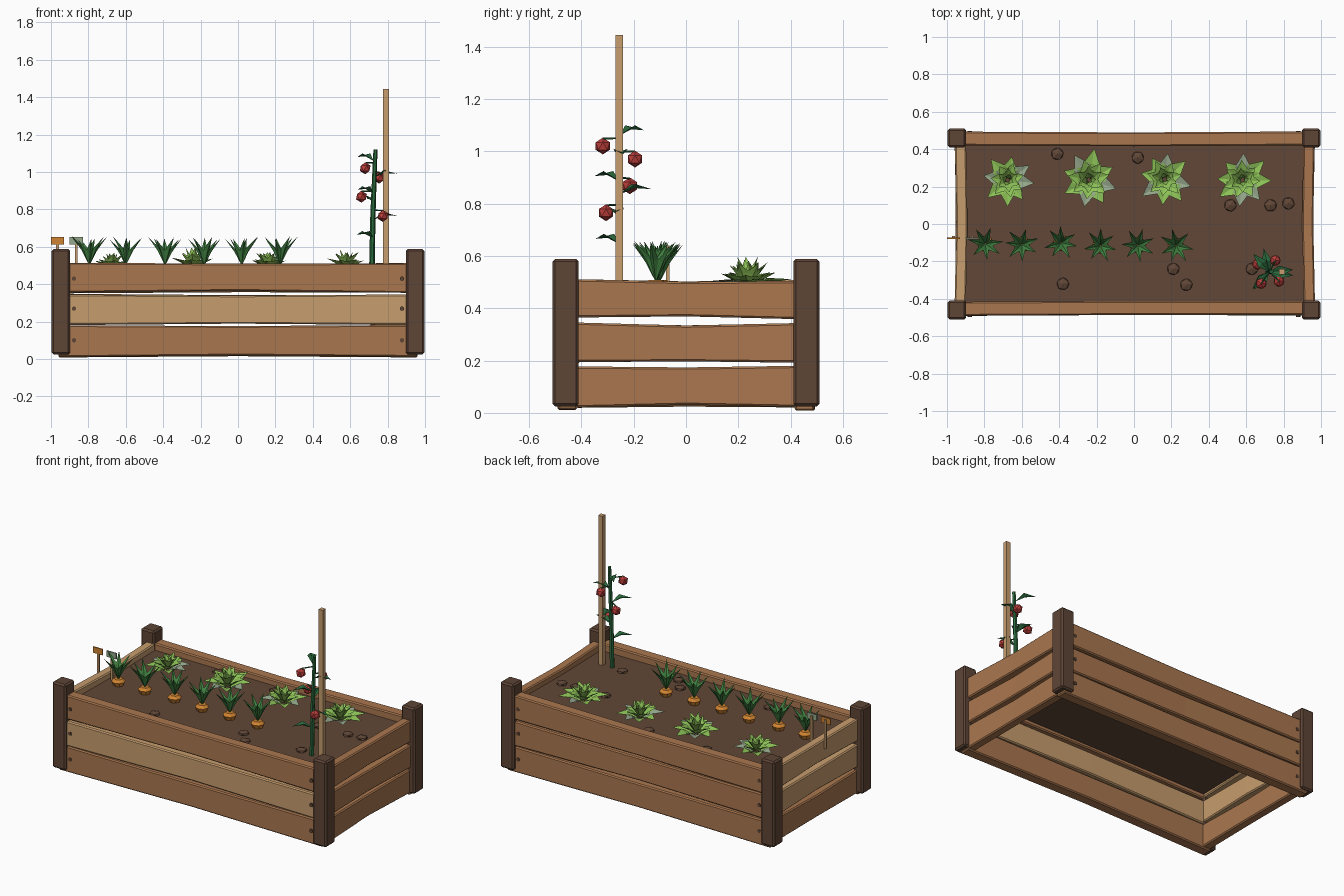
import bpy, bmesh, math, random
from mathutils import Vector, Matrix

if "Cube" in bpy.data.objects:
    bpy.data.objects.remove(bpy.data.objects["Cube"])

random.seed(7)

def srgb(c):
    c /= 255
    return c / 12.92 if c <= 0.04045 else ((c + 0.055) / 1.055) ** 2.4

COLOURS = {
    "dark_wood": (94, 69, 54), "brown_wood": (170, 119, 79), "tan_wood": (199, 157, 110),
    "soil": (97, 71, 55), "orange": (208, 132, 50), "light_green": (143, 196, 88),
    "leaf_green": (66, 132, 66), "dark_green": (42, 105, 60), "red": (186, 62, 58),
    "sage": (150, 168, 140)}
MATS = {}
for name, rgb in COLOURS.items():
    m = bpy.data.materials.new(name)
    m.diffuse_color = (*[srgb(c) for c in rgb], 1)
    m.use_nodes = True
    m.node_tree.nodes["Principled BSDF"].inputs["Base Color"].default_value = m.diffuse_color
    MATS[name] = m

def finish(bm, name, *mats, bevel=0):
    bmesh.ops.recalc_face_normals(bm, faces=bm.faces)
    me = bpy.data.meshes.new(name)
    bm.to_mesh(me)
    bm.free()
    for m in mats:
        me.materials.append(MATS[m])
    ob = bpy.data.objects.new(name, me)
    bpy.context.collection.objects.link(ob)
    if bevel:
        b = ob.modifiers.new("bevel", "BEVEL")
        b.width, b.segments = bevel, 1
    return ob

def add_box(bm, lo, hi):
    lo, hi = Vector(lo), Vector(hi)
    M = Matrix.Translation((lo + hi) / 2) @ Matrix.Diagonal((*(hi - lo), 1))
    return bmesh.ops.create_cube(bm, size=1, matrix=M)["verts"]

def box(name, mat, lo, hi, bevel=0):
    bm = bmesh.new()
    add_box(bm, lo, hi)
    return finish(bm, name, mat, bevel=bevel)

def cone(bm, a, b, r1, r2, n):
    a, b = Vector(a), Vector(b)
    M = Matrix.Translation((a + b) / 2) @ (b - a).to_track_quat("Z", "Y").to_matrix().to_4x4()
    bmesh.ops.create_cone(bm, cap_ends=True, segments=n, radius1=r1, radius2=r2,
                          depth=(b - a).length, matrix=M)

def leaf(bm, base, az, length, width, el1, el2, fold=0.25, mat=0):
    """Thin creased kite that bends from elevation el1 to el2."""
    def d(el):
        el = math.radians(el)
        return Vector((math.cos(az) * math.cos(el), math.sin(az) * math.cos(el), math.sin(el)))
    side = Vector((-math.sin(az), math.cos(az), 0))
    up = d(el1).cross(side)
    base = Vector(base)
    mid = base + d(el1) * length * 0.5
    tip = mid + d(el2) * length * 0.5
    pts = [base, mid + side * width / 2 + up * width * fold, tip,
           mid - side * width / 2 + up * width * fold, mid, mid - up * 0.006]
    v = [bm.verts.new(p) for p in pts]
    for i in range(4):
        j = (i + 1) % 4
        for c in (4, 5):
            bm.faces.new((v[i], v[j], v[c])).material_index = mat

def plank(name, mat, axis, half, centre, thick, z0, z1):
    """Weathered board: pinched in the middle, ends slightly off true."""
    bm = bmesh.new()
    rings = []
    for t in (-1, 0, 1):
        pinch = 0.007 if t == 0 else 0
        dz = random.uniform(-0.004, 0.004)
        dc = random.uniform(-0.005, 0.005) - (0.006 * math.copysign(1, centre) if t == 0 else 0)
        ring = []
        for s, z in ((-1, z0 + pinch), (1, z0 + pinch), (1, z1 - pinch), (-1, z1 - pinch)):
            c = centre + dc + s * thick / 2
            ring.append(bm.verts.new((t * half, c, z + dz) if axis == "x" else (c, t * half, z + dz)))
        rings.append(ring)
    for a, b in zip(rings, rings[1:]):
        for i in range(4):
            bm.faces.new((a[i], a[(i + 1) % 4], b[(i + 1) % 4], b[i]))
    bm.faces.new(rings[0])
    bm.faces.new(rings[2])
    finish(bm, name, mat, bevel=0.007)

# Corner posts
for sx, nx in ((-1, "left"), (1, "right")):
    for sy, ny in ((-1, "front"), (1, "back")):
        x, y = sx * 0.947, sy * 0.46
        box(f"{ny}_{nx}_post", "dark_wood", (x - 0.049, y - 0.05, 0.025), (x + 0.049, y + 0.05, 0.588), 0.01)

# Wall boards: three rows on each side
ROWS = [(0.012, 0.182), (0.184, 0.348), (0.354, 0.513)]
for i, (z0, z1) in enumerate(ROWS):
    plank(f"front_board_{i}", "tan_wood" if i == 1 else "brown_wood", "x", 0.96, -0.451, 0.074, z0, z1)
    plank(f"back_board_{i}", "brown_wood", "x", 0.96, 0.457, 0.074, z0, z1)
    plank(f"left_board_{i}", "tan_wood" if i else "brown_wood", "y", 0.42, -0.927, 0.06, z0 + 0.008, z1 - 0.005)
    plank(f"right_board_{i}", "brown_wood", "y", 0.42, 0.933, 0.06, z0 + 0.008, z1 - 0.005)

# Screw heads
bm = bmesh.new()
for z in (0.1, 0.27, 0.43):
    for x in (-0.877, 0.877):
        for s in (-1, 1):
            cone(bm, (x, s * 0.48, z), (x, s * 0.496, z), 0.012, 0.012, 8)
finish(bm, "screws", "dark_wood")

# Soil bed and clods
box("soil_bed", "soil", (-0.905, -0.42, 0.385), (0.91, 0.425, 0.465))
bm = bmesh.new()
for x, y in ((-.41, .375), (.02, .355), (.515, .1), (.73, .1), (.825, .11),
             (-.38, -.32), (.21, -.24), (.28, -.325), (.63, -.24)):
    M = Matrix.Translation((x, y, 0.468)) @ Matrix.Rotation(random.random() * 6, 4, "Z") \
        @ Matrix.Diagonal((1, 1, 0.5, 1))
    bmesh.ops.create_icosphere(bm, subdivisions=1, radius=0.037, matrix=M)
finish(bm, "soil_clods", "soil")

# Lettuces: outer, middle and heart leaves
for k, (x, y, s) in enumerate(((-.675, .235, .95), (-.24, .235, 1.12), (.165, .24, 1), (.58, .235, 1.03))):
    bm = bmesh.new()
    for n, length, width, e1, e2, z in ((8, .135, .085, 24, 6, .468), (7, .105, .07, 42, 22, .475),
                                        (6, .095, .055, 62, 45, .485), (4, .09, .04, 78, 70, .49)):
        off = random.random() * 6
        for i in range(n):
            az = off + i * math.tau / n + random.uniform(-.12, .12)
            grey = n == 8 and i in (k % 3, k % 3 + 3, 7)
            leaf(bm, (x + .01 * math.cos(az), y + .01 * math.sin(az), z), az,
                 length * s * random.uniform(.9, 1.12), width * s, e1, e2, .15, int(grey))
    finish(bm, f"lettuce_{k}", "light_green", "sage")

# Carrots: orange shoulders with a spray of blades
for k, x in enumerate((-.795, -.6, -.39, -.18, .02, .225)):
    y = -.108 + random.uniform(-.008, .008)
    bm = bmesh.new()
    cone(bm, (x, y, .44), (x, y, .492), .02, .043, 8)
    cone(bm, (x, y, .492), (x, y, .508), .043, .026, 8)
    finish(bm, f"carrot_{k}", "orange")
    bm = bmesh.new()
    off = random.random() * 6
    for i in range(7):
        az = off + i * math.tau / 7 + random.uniform(-.15, .15)
        leaf(bm, (x, y, .5), az, random.uniform(.165, .19), .034, 66, 50, .25)
    finish(bm, f"carrot_top_{k}", "leaf_green")

# Tomato plant with its stake
box("tomato_stake", "tan_wood", (.776, -.27, .4), (.806, -.24, 1.445))
bm = bmesh.new()
cone(bm, (.715, -.255, .44), (.722, -.255, .8), .015, .014, 6)
cone(bm, (.722, -.255, .79), (.735, -.255, 1.12), .014, .011, 6)
finish(bm, "tomato_stem", "dark_green")
bm = bmesh.new()
for z, dx, dy in ((1.06, -.09, .1), (.97, .12, .01), (.885, -.09, -.1),
                  (.835, -.03, .12), (.745, .12, -.02), (.645, -.09, -.09)):
    leaf(bm, (.724, -.255, z), math.atan2(dy, dx), .135, .055, 26, -8, .2)
finish(bm, "tomato_leaves", "dark_green")
bm = bmesh.new()
stalks = bmesh.new()
for x, y, z in ((.68, -.318, 1.02), (.755, -.195, .97), (.66, -.215, .868), (.775, -.306, .765)):
    bmesh.ops.create_icosphere(bm, subdivisions=1, radius=.032, matrix=Matrix.Translation((x, y, z)))
    cone(stalks, (.726, -.255, z + .03), (x, y, z + .028), .004, .004, 5)
finish(bm, "tomatoes", "red")
finish(stalks, "tomato_stalks", "dark_green")

# Plant labels
for name, x, mat in (("outer", -.965, "orange"), ("inner", -.865, "sage")):
    box(f"{name}_label_stick", "tan_wood", (x - .007, -.076, .45), (x + .007, -.064, .64))
    box(f"{name}_label_plate", mat, (x - .035, -.08, .613), (x + .035, -.072, .652))
